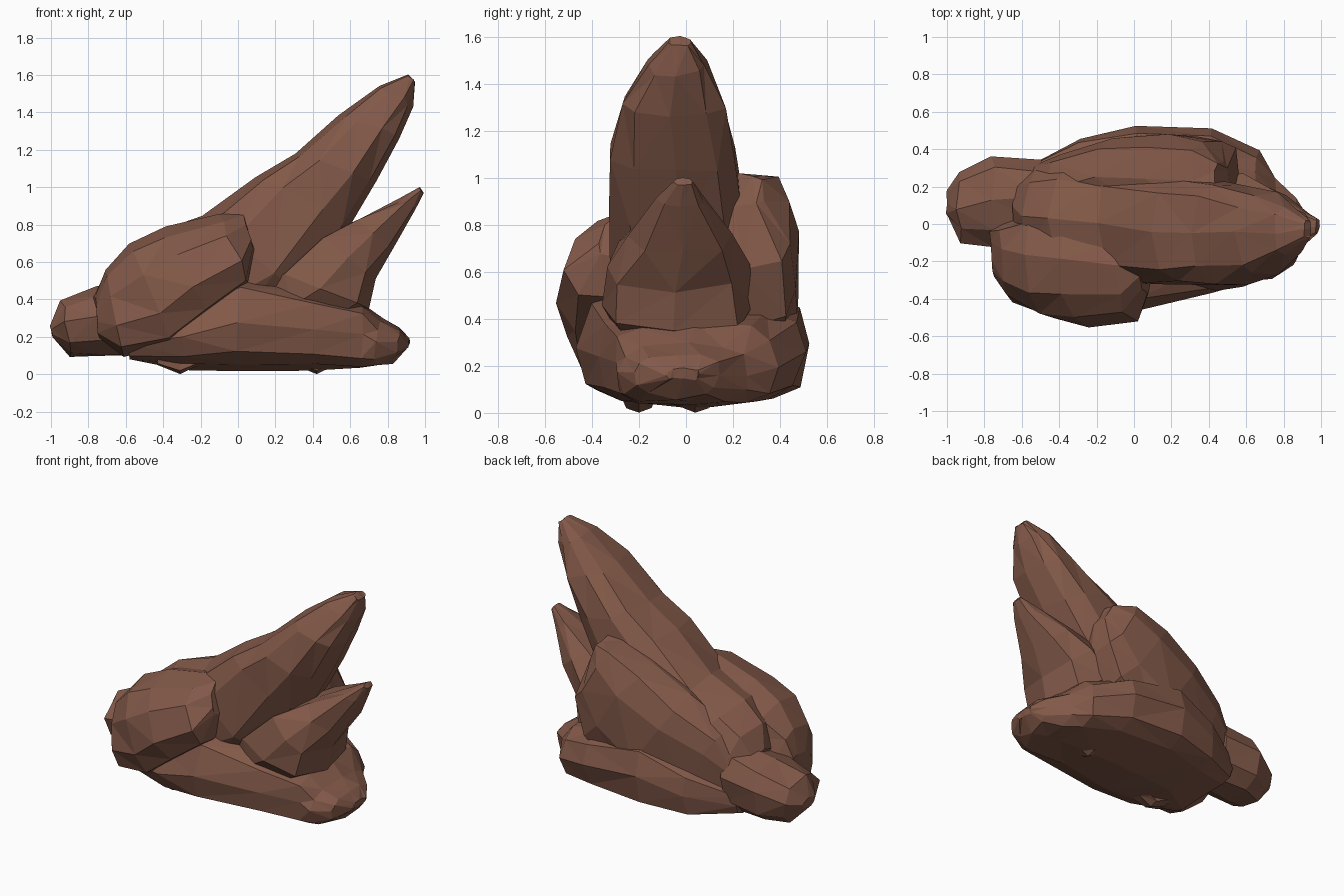
import bpy, bmesh, math, random
from mathutils import Vector

random.seed(7)
old = bpy.data.objects.get("Cube")
if old:
    bpy.data.objects.remove(old, do_unlink=True)

stone = bpy.data.materials.new("brown_stone")
stone.use_nodes = True
colour = (0.225, 0.1, 0.066, 1)
stone.diffuse_color = colour
bsdf = stone.node_tree.nodes["Principled BSDF"]
bsdf.inputs["Base Color"].default_value = colour
bsdf.inputs["Roughness"].default_value = 0.9


def signed_power(value, power):
    return math.copysign(abs(value) ** power, value)


def rock(name, sections, sides=10, rough=0.016, squareness=0.75, lean=0):
    """Loft chiselled rings; a section is (top x, top z, bottom x, bottom z, y min, y max)."""
    bm = bmesh.new()
    rings = []
    for tx, tz, bx, bz, y0, y1 in sections:
        top, bottom = Vector((tx, 0, tz)), Vector((bx, 0, bz))
        centre, up = (top + bottom) / 2, (top - bottom) / 2
        ring = []
        for i in range(sides):
            a = math.tau * i / sides + math.pi / 2
            across = signed_power(math.cos(a), squareness)
            height = signed_power(math.sin(a), squareness)
            p = centre + up * height
            p.y = (y0 + y1) / 2 + across * (y1 - y0) / 2 + lean * height
            amount = rough * min(1, (y1 - y0) * 3)
            p += Vector([random.uniform(-amount, amount) for _ in range(3)])
            ring.append(bm.verts.new(p))
        rings.append(ring)
    for a, b in zip(rings, rings[1:]):
        for i in range(sides):
            j = (i + 1) % sides
            bm.faces.new((a[i], a[j], b[j], b[i]))
    bm.faces.new(rings[0])
    bm.faces.new(rings[-1])
    bmesh.ops.triangulate(bm, faces=bm.faces[:])
    bmesh.ops.recalc_face_normals(bm, faces=bm.faces[:])
    mesh = bpy.data.meshes.new(name)
    bm.to_mesh(mesh)
    bm.free()
    mesh.materials.append(stone)
    obj = bpy.data.objects.new(name, mesh)
    bpy.context.collection.objects.link(obj)


# Broad slab under everything
rock("base_slab", [
    (.92, .19, .91, .14, -.08, .06), (.86, .25, .84, .07, -.22, .14),
    (.77, .29, .73, .04, -.28, .27), (.66, .37, .66, .04, -.31, .39),
    (.4, .47, .4, .03, -.37, .5), (0, .54, 0, .03, -.46, .53),
    (-.3, .4, -.3, .03, -.42, .46), (-.6, .25, -.58, .08, -.3, .3)],
    sides=12, squareness=.62)

# Tall leaning spire
rock("tall_spire", [
    (.91, 1.6, .95, 1.56, -.08, .02), (.75, 1.54, .93, 1.44, -.17, .09),
    (.55, 1.38, .87, 1.27, -.28, .17), (.3, 1.19, .73, 1.03, -.33, .23),
    (.1, 1.06, .6, .79, -.33, .26), (-.2, .84, .35, .4, -.32, .32),
    (-.45, .75, 0, .2, -.3, .34), (-.59, .63, -.35, .12, -.22, .32),
    (-.64, .48, -.55, .2, -.06, .25)])

# Slab leaning against the back of the spire
rock("back_slab", [
    (.42, 1.03, .5, .87, .06, .33), (.3, 1.02, .55, .62, .02, .46),
    (.05, .93, .48, .36, 0, .49), (-.22, .79, .2, .18, 0, .48),
    (-.47, .63, -.2, .1, 0, .39), (-.61, .42, -.5, .15, .05, .29)],
    squareness=.7)

# Short spire below the tall one
rock("short_spire", [
    (.97, 1, .99, .97, -.05, .03), (.85, .94, .95, .87, -.12, .08),
    (.62, .83, .83, .68, -.24, .2), (.42, .74, .73, .52, -.35, .26),
    (.2, .57, .7, .34, -.37, .28), (.05, .49, .5, .25, -.3, .25)], sides=8)

# Boulders at the front and at the low end
rock("front_boulder", [
    (.03, .87, .09, .66, -.36, -.18), (-.1, .86, .06, .48, -.5, -.06),
    (-.4, .78, -.15, .32, -.54, .06), (-.58, .7, -.35, .16, -.5, .06),
    (-.72, .55, -.6, .1, -.42, .02), (-.77, .42, -.74, .2, -.27, -.04)],
    squareness=.9, lean=.05)
rock("end_boulder", [
    (-1, .27, -.99, .2, .04, .18), (-.94, .39, -.89, .1, -.09, .27),
    (-.75, .47, -.75, .09, -.12, .37), (-.5, .52, -.5, .08, -.05, .34)],
    sides=9, squareness=.85)

# Small stubs that touch the ground
for i, (x, y) in enumerate([(.42, .04), (-.31, -.2)]):
    rock("ground_stub_" + str(i + 1), [
        (x - .12, .09, x - .12, .05, y - .08, y + .08),
        (x, .1, x, 0, y - .06, y + .06),
        (x + .1, .09, x + .1, .05, y - .08, y + .08)], sides=6, rough=.004)
